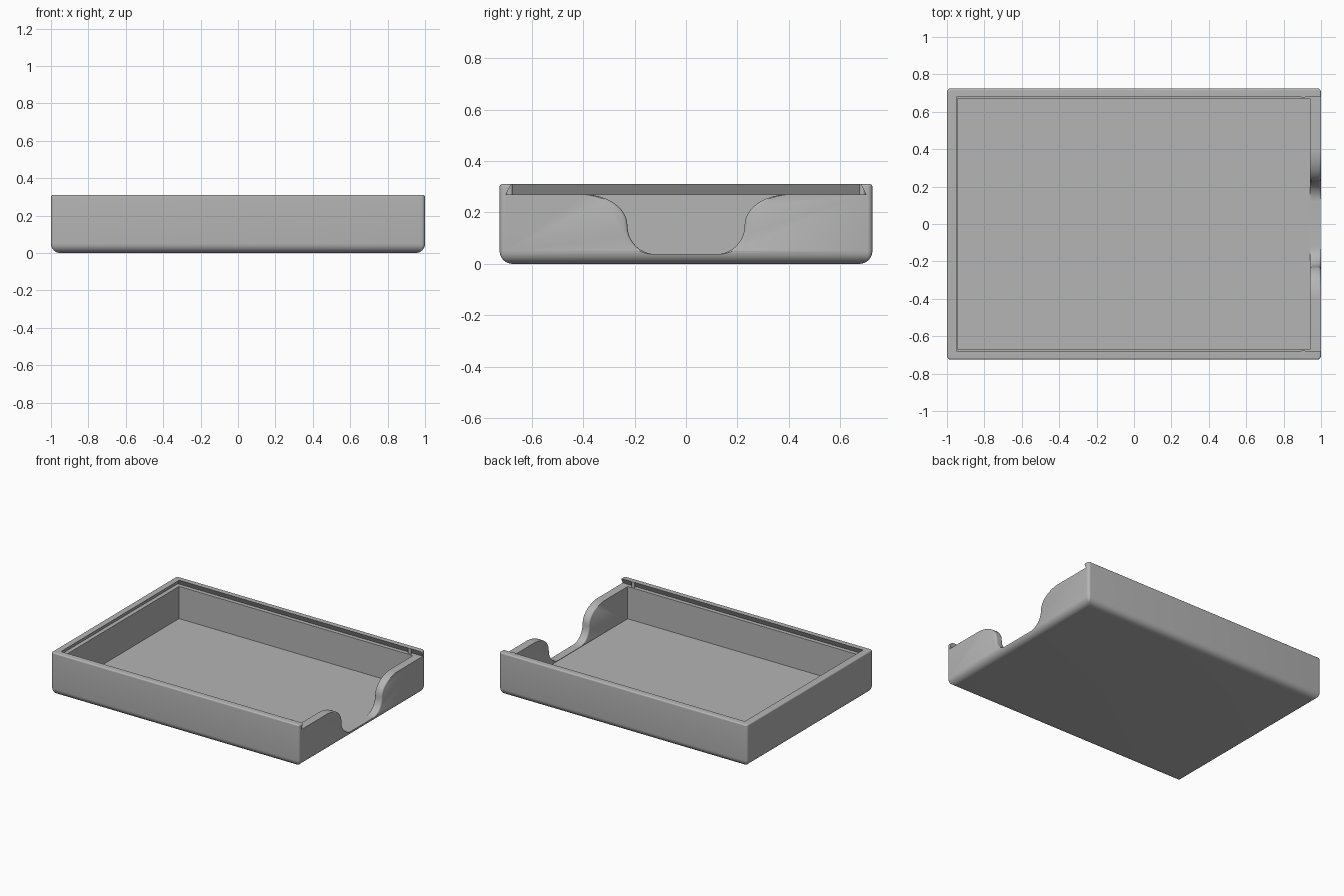
import bpy
import bmesh
from math import sin, cos, pi, sqrt

cube = bpy.data.objects.get("Cube")
if cube:
    bpy.data.objects.remove(cube)

LENGTH, WIDTH, HEIGHT = 1.0, 0.725, 0.31   # half length, half width, height
LEDGE = 0.27                               # floor of the lid groove

grey = bpy.data.materials.new("plain grey")
grey.use_nodes = True
colour = (0.46, 0.46, 0.46, 1)
grey.diffuse_color = colour
grey.node_tree.nodes["Principled BSDF"].inputs["Base Color"].default_value = colour


def loft(name, rings):
    """Skin a closed solid through equal-sized rings of points."""
    bm = bmesh.new()
    loops = [[bm.verts.new(p) for p in ring] for ring in rings]
    n = len(loops[0])
    for a, b in zip(loops, loops[1:]):
        for i in range(n):
            j = (i + 1) % n
            bm.faces.new((a[i], a[j], b[j], b[i]))
    bm.faces.new(loops[0][::-1])
    bm.faces.new(loops[-1])
    bmesh.ops.recalc_face_normals(bm, faces=bm.faces)
    mesh = bpy.data.meshes.new(name)
    bm.to_mesh(mesh)
    bm.free()
    mesh.materials.append(grey)
    obj = bpy.data.objects.new(name, mesh)
    bpy.context.collection.objects.link(obj)
    return obj


def rounded_ring(inset, z, radius=0.02, steps=6):
    r = max(radius - inset, 0.006)
    ring = []
    for k, (sx, sy) in enumerate([(1, 1), (-1, 1), (-1, -1), (1, -1)]):
        for s in range(steps + 1):
            a = (k + s / steps) * pi / 2
            ring.append((sx * (LENGTH - inset - r) + r * cos(a),
                         sy * (WIDTH - inset - r) + r * sin(a), z))
    return ring


def rect(x0, x1, y, z):
    return [(x0, -y, z), (x1, -y, z), (x1, y, z), (x0, y, z)]


# Outer body: large round at the bottom, small round at the top rim
rings = []
for radius, base, start in ((0.05, 0.05, -pi / 2), (0.01, HEIGHT - 0.01, 0)):
    for s in range(9):
        a = start + s / 8 * pi / 2
        rings.append(rounded_ring(radius * (1 - cos(a)), base + radius * sin(a)))
tray = loft("tray_body", rings)

# Storage cavity
cavity = loft("cavity_cutter", [rect(-0.945, 0.94, 0.671, z) for z in (0.035, 0.29)])

# Dovetail lid groove, open at the +x end
groove = loft("groove_cutter", [rect(-0.975, 1.05, 0.70, LEDGE),
                                rect(-0.938, 1.05, 0.67, HEIGHT + 0.02)])


# Thumb notch through the end wall, with softened side edges
def notch_ring(x, flare):
    half = []
    for s in range(13):                    # lower concave arc
        a = s / 12 * pi / 2
        half.append((0.12 + 0.108 * sin(a), 0.15 - 0.112 * cos(a)))
    for s in range(1, 13):                 # upper convex arc
        a = s / 12 * pi / 2
        half.append((0.40 - 0.172 * cos(a), 0.15 + 0.1205 * sin(a)))
    half.append((0.40, 0.35))
    right = [(x, y + flare, z) for y, z in half]
    left = [(x, -y - flare, z) for y, z in reversed(half)]
    return right + left


soft = 0.014
inner, outer = [], []
for s in range(7):
    t = soft * s / 6
    flare = soft - sqrt(soft ** 2 - (soft - t) ** 2)
    inner.append(notch_ring(0.94 + t, flare))
    outer.append(notch_ring(LENGTH - t, flare))
notch = loft("notch_cutter", [notch_ring(0.92, soft)] + inner + outer[::-1]
             + [notch_ring(1.02, soft)])

# Carve the tray
bpy.context.view_layer.objects.active = tray
for cutter in (cavity, groove, notch):
    mod = tray.modifiers.new(cutter.name, "BOOLEAN")
    mod.operation = "DIFFERENCE"
    mod.solver = "EXACT"
    mod.object = cutter
    bpy.ops.object.modifier_apply(modifier=mod.name)
    bpy.data.objects.remove(cutter)

# Lid detent pins at the open end of the groove
pins = []
for side, sy in (("left", 1), ("right", -1)):
    pins.append(loft(f"detent_pin_{side}", [
        [(0.905 + 0.012 * cos(i * pi / 10), sy * 0.686 + 0.012 * sin(i * pi / 10), z)
         for i in range(20)] for z in (LEDGE - 0.005, HEIGHT + 0.0005)]))

bpy.ops.object.select_all(action="DESELECT")
for obj in [tray] + pins:
    obj.select_set(True)
bpy.context.view_layer.objects.active = tray
bpy.ops.object.shade_smooth_by_angle(angle=pi / 6)
